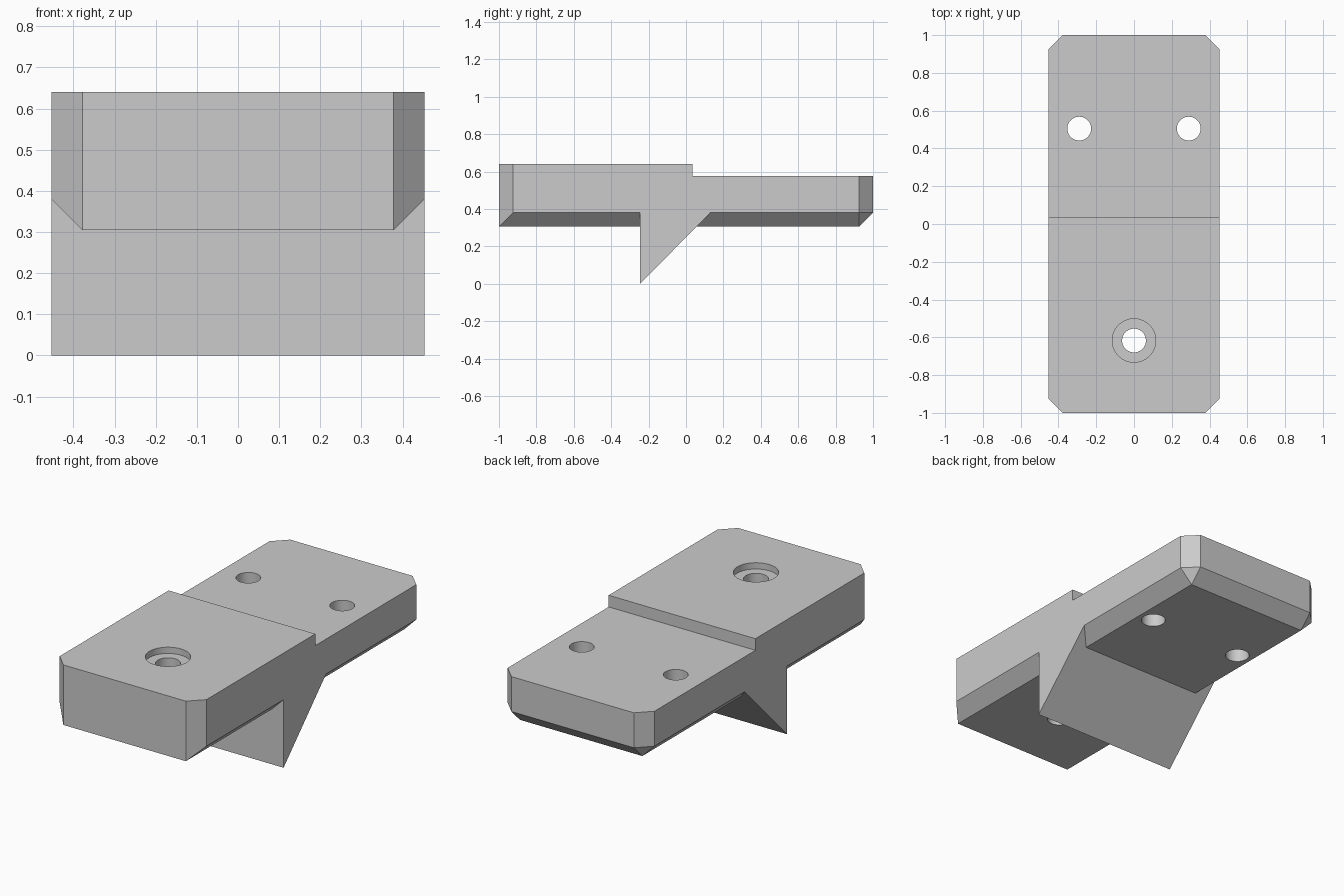
import bpy
import bmesh
import math

cube = bpy.data.objects.get("Cube")
if cube:
    bpy.data.objects.remove(cube, do_unlink=True)

HALF_W, HALF_L, CHAMFER = 0.453, 1.0, 0.075
BASE, TOP, REAR_TOP = 0.305, 0.64, 0.575
STEP_Y = 0.035
SHOULDER = BASE + CHAMFER

grey = bpy.data.materials.new("plain grey")
grey.use_nodes = True
colour = (0.6, 0.6, 0.6, 1.0)
grey.diffuse_color = colour
grey.node_tree.nodes["Principled BSDF"].inputs["Base Color"].default_value = colour


def hull(name, points):
    """Solid wrapped tightly round a set of corner points."""
    bm = bmesh.new()
    for p in points:
        bm.verts.new(p)
    bmesh.ops.convex_hull(bm, input=bm.verts[:])
    bmesh.ops.dissolve_limit(bm, angle_limit=0.01, verts=bm.verts[:], edges=bm.edges[:])
    bmesh.ops.recalc_face_normals(bm, faces=bm.faces[:])
    mesh = bpy.data.meshes.new(name)
    bm.to_mesh(mesh)
    bm.free()
    mesh.materials.append(grey)
    obj = bpy.data.objects.new(name, mesh)
    bpy.context.collection.objects.link(obj)
    return obj


def cylinder(name, x, y, radius, z0, z1, sides=64):
    ring = [(x + radius * math.cos(math.tau * i / sides),
             y + radius * math.sin(math.tau * i / sides)) for i in range(sides)]
    return hull(name, [(px, py, z) for px, py in ring for z in (z0, z1)])


def combine(target, tool, operation):
    mod = target.modifiers.new(tool.name, 'BOOLEAN')
    mod.operation = operation
    mod.solver = 'EXACT'
    mod.object = tool
    bpy.context.view_layer.objects.active = target
    bpy.ops.object.modifier_apply(modifier=mod.name)
    bpy.data.objects.remove(tool, do_unlink=True)


# Plate with cut corners, bevelled underneath along the sides and back
inner_w, inner_l = HALF_W - CHAMFER, HALF_L - CHAMFER
corners = []
for sx in (-1, 1):
    for sy in (-1, 1):
        for z in (SHOULDER, TOP):
            corners.append((sx * HALF_W, sy * inner_l, z))
            corners.append((sx * inner_w, sy * HALF_L, z))
    corners.append((sx * inner_w, -HALF_L, BASE))
    corners.append((sx * inner_w, inner_l, BASE))
plate = hull("mounting_plate", corners)

# Wedge-shaped rib below
profile = [(-0.245, 0.0), (0.13, SHOULDER), (-0.245, SHOULDER)]
wedge = hull("wedge_rib", [(x, y, z) for x in (-HALF_W, HALF_W) for y, z in profile])
combine(plate, wedge, 'UNION')

# Lowered rear deck
step = hull("step_cutter", [(x, y, z) for x in (-1, 1) for y in (STEP_Y, 1.2)
                            for z in (REAR_TOP, 1)])
combine(plate, step, 'DIFFERENCE')

# Through holes and the front counterbore
for x, y in ((-0.29, 0.505), (0.29, 0.505), (0, -0.617)):
    combine(plate, cylinder("hole_cutter", x, y, 0.063, 0.1, 0.9), 'DIFFERENCE')
combine(plate, cylinder("counterbore_cutter", 0, -0.617, 0.115, TOP - 0.035, 0.9), 'DIFFERENCE')

# Smooth hole walls, crisp edges
bpy.ops.object.select_all(action='DESELECT')
plate.select_set(True)
bpy.context.view_layer.objects.active = plate
bpy.ops.object.shade_smooth_by_angle(angle=math.radians(20))
